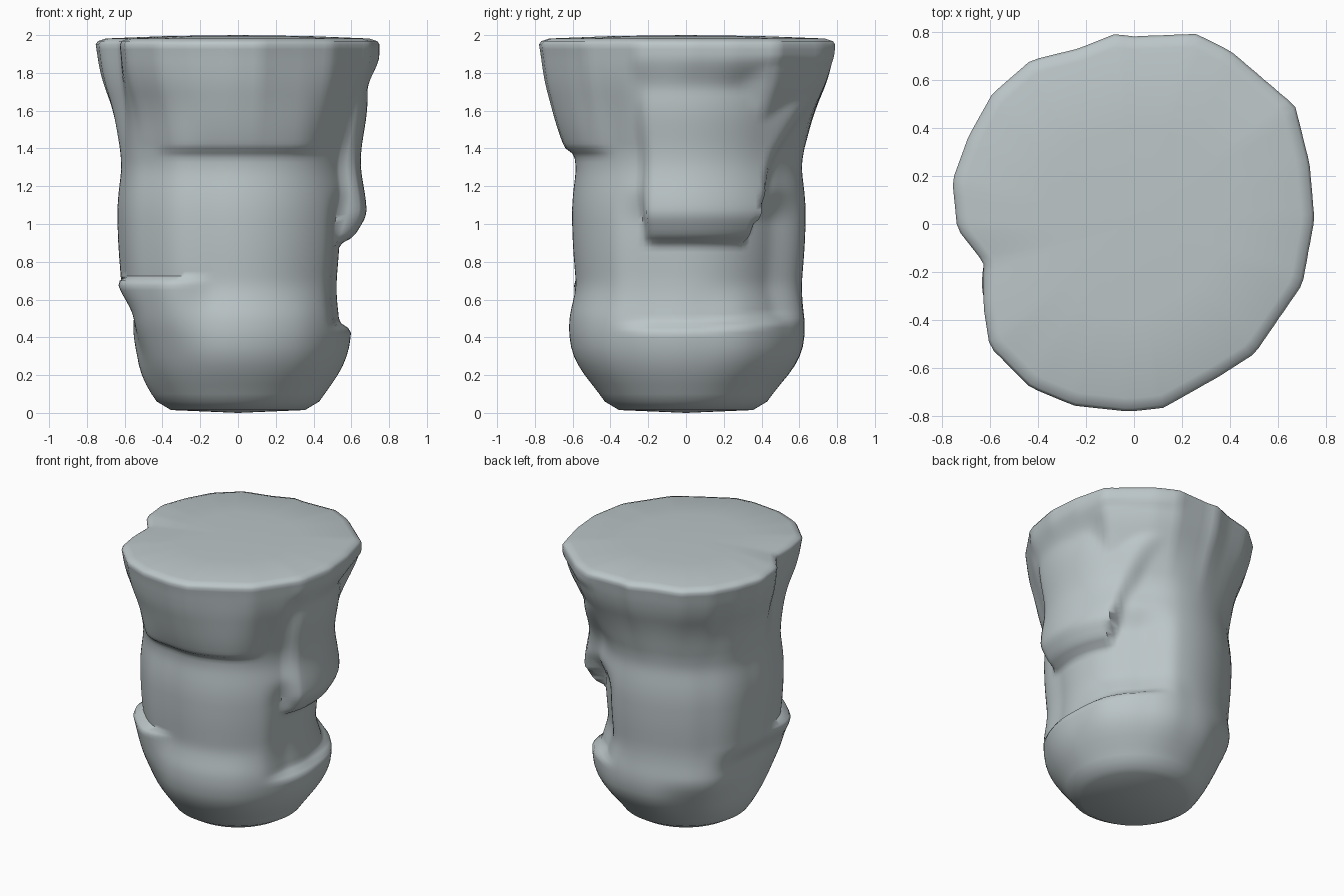
import bpy, bmesh, math

if "Cube" in bpy.data.objects:
    bpy.data.objects.remove(bpy.data.objects["Cube"])

def lerp_table(t, x):
    if x <= t[0][0]:
        return t[0][1]
    for (a, u), (b, v) in zip(t, t[1:]):
        if x <= b:
            return u + (v - u) * (x - a) / (b - a)
    return t[-1][1]

def soft_table(t, z):
    """Table lookup averaged over a small window, so bends are rounded."""
    w = max(0, min(.07, (z - .06) * .5, 1.95 - z))
    return sum(lerp_table(t, z + w * k / 2) for k in (-2, -1, 0, 1, 2)) / 5

def step(a, b, x):
    t = max(0, min(1, (x - a) / (b - a)))
    return t * t * (3 - 2 * t)

def sector(deg, lo, hi, soft):
    """1 inside an angular range, fading to 0 over soft degrees outside."""
    mid, half = (lo + hi) / 2, (hi - lo) / 2
    d = abs((deg - mid + 180) % 360 - 180)
    return 1 - step(half, half + soft, d)

# plan outline of the top slab, counter-clockwise
TOP = [(.75, .02), (.73, .25), (.67, .49), (.40, .72), (.26, .79), (0, .78), (-.08, .79),
       (-.23, .73), (-.43, .68), (-.59, .54), (-.69, .36), (-.755, .18), (-.735, -.02),
       (-.625, -.16), (-.625, -.35), (-.60, -.51), (-.43, -.68), (-.25, -.755), (-.02, -.78),
       (.12, -.765), (.36, -.63), (.50, -.54), (.70, -.25)]
# the outline as (angle, radius), with straight edges between the corners
polar = []
for (x0, y0), (x1, y1) in zip(TOP, TOP[1:] + TOP[:1]):
    for k in range(4):
        x, y = x0 + (x1 - x0) * k / 4, y0 + (y1 - y0) * k / 4
        polar.append((math.degrees(math.atan2(y, x)) % 360, math.hypot(x, y)))
polar.sort()
polar = [(polar[-1][0] - 360, polar[-1][1])] + polar + [(polar[0][0] + 360, polar[0][1])]

# column profiles: (height, radius) and (height, share of the top outline)
CORE = [(.015, .355), (.06, .43), (.25, .565), (.42, .605), (.65, .58), (.9, .60),
        (1.1, .605), (1.35, .575), (2, .58)]
FLARE = [(1.33, 0), (1.6, .5), (1.78, .86), (1.95, 1)]

def radius(deg, z):
    top = lerp_table(polar, deg)
    r = soft_table(CORE, z)
    a = (deg + 180) % 360 - 180
    low = 1 - step(.5, .7, z)
    high = 1 - step(1.35, 1.7, z)
    left = sector(deg, 165, 195, 30)
    front = sector(deg, 265, 300, 30)
    back = sector(deg, 80, 100, 25)
    # uneven body, squarer towards the diagonals
    body = step(.08, .35, z)
    r += body * (-.045 * left * low + .035 * left * (1 - low) * high
                 + .02 * front * low + .03 * back * high
                 + .045 * sector(deg, 130, 142, 30) * high * step(.25, .5, z)
                 + .045 * sector(deg, 218, 236, 25) * high * step(.15, .8, z)
                 + .03 * sector(deg, 35, 60, 30) * low)
    # recess above the right-hand foot bulge
    lip = .43 + .05 * step(0, 70, a)
    cut = sector(deg, -15, 52, 26)
    r -= .062 * cut * step(lip, lip + .06, z) * (1 - step(1.0, 1.2, z))
    # front-left flap with a ledge on top
    flap = sector(deg, 208, 234, 24)
    r += .07 * flap * step(.3, .69, z) * (1 - step(.69, .725, z))
    # flare to the top, later and steeper on the right
    flare = soft_table(FLARE, z)
    late = sector(deg, -14, 25, 15)
    flare -= .2 * late * step(1.5, 1.72, z) * (1 - step(1.74, 1.88, z))
    r += (top - r) * flare
    # front brow
    brow = sector(deg, 248, 300, 24)
    r += .04 * brow * step(1.36, 1.41, z) * (1 - step(1.45, 1.9, z))
    # right slab whose lower edge climbs towards the back
    climb = max(0, a - 33)
    edge = .88 + .9 * min(1, climb / 42)
    slab = sector(deg, -17, 70, 8) * step(edge, edge + .06 + .25 * step(0, 12, climb), z)
    goal = .60 + .08 * step(.88, 1.07, z) - .03 * step(1.07, 1.33, z)
    goal += .035 * step(1.33, 1.65, z) + (top - .685) * step(1.7, 1.9, z)
    goal += .05 * step(35, 65, a) * step(1.1, 1.6, z) * (1 - step(1.7, 1.9, z))
    r += max(0, goal - r) * slab
    return r

N = 120
heights = [.015, .035, .06, .1, .15, .2, .25, .3, .35, .4] + [.425 + .025 * i for i in range(62)]
bm = bmesh.new()

def ring(z, scale=1.0, lift=0.0):
    return [bm.verts.new((scale * radius(d, z) * math.cos(math.radians(d)),
                          scale * radius(d, z) * math.sin(math.radians(d)), z + lift))
            for d in (360 * i / N for i in range(N))]

# column side, then the slightly domed top
rings = [ring(z) for z in heights]
rings += [ring(1.95, .985, .018), ring(1.95, .93, .032), ring(1.95, .5, .045)]
for lo, hi in zip(rings, rings[1:]):
    for i in range(N):
        j = (i + 1) % N
        bm.faces.new((lo[i], lo[j], hi[j], hi[i]))
tip = bm.verts.new((0, 0, 2))
base = bm.verts.new((0, 0, 0))
for i in range(N):
    j = (i + 1) % N
    bm.faces.new((rings[-1][i], rings[-1][j], tip))
    bm.faces.new((rings[0][j], rings[0][i], base))

me = bpy.data.meshes.new("rock_column")
bm.to_mesh(me)
bm.free()
rock = bpy.data.objects.new("rock_column", me)
bpy.context.collection.objects.link(rock)
stone = bpy.data.materials.new("grey_stone")
stone.diffuse_color = (.50, .56, .575, 1)
stone.use_nodes = True
stone.node_tree.nodes["Principled BSDF"].inputs["Base Color"].default_value = stone.diffuse_color
me.materials.append(stone)
bpy.context.view_layer.objects.active = rock
rock.select_set(True)
bpy.ops.object.shade_smooth_by_angle(angle=math.radians(60))
